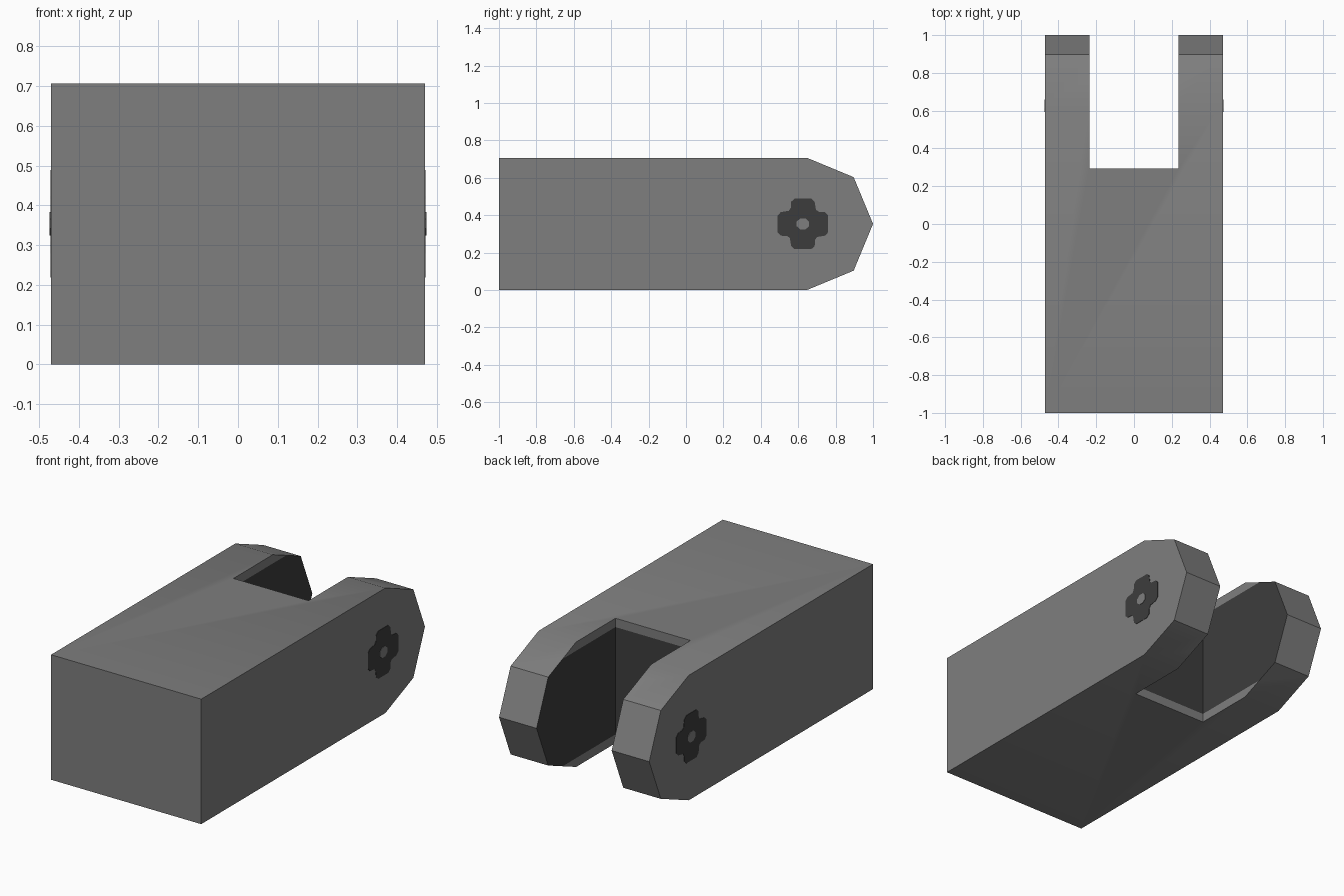
import bpy, bmesh, math
from mathutils import Vector

if "Cube" in bpy.data.objects:
    bpy.data.objects.remove(bpy.data.objects["Cube"])

W, H, R = 0.47, 0.707, 0.3535      # half width, height, end radius
SLOT_X, SLOT_Y = 0.235, 0.295      # half width and floor of the slot
BORDER = 0.05                      # pale strip along slot edges
PIVOT_Y = 0.625


def material(name, value):
    m = bpy.data.materials.new(name)
    m.diffuse_color = (value, value, value, 1)
    m.use_nodes = True
    m.node_tree.nodes["Principled BSDF"].inputs["Base Color"].default_value = m.diffuse_color
    return m


grey = material("mid grey", 0.21)
dark = material("dark grey", 0.046)


def prism(name, outline, x0, x1, mats):
    """Extrude a (y, z) outline along x."""
    bm = bmesh.new()
    face = bm.faces.new([bm.verts.new((x0, y, z)) for y, z in outline])
    new = bmesh.ops.extrude_face_region(bm, geom=[face])["geom"]
    verts = [v for v in new if isinstance(v, bmesh.types.BMVert)]
    bmesh.ops.translate(bm, verts=verts, vec=(x1 - x0, 0, 0))
    bmesh.ops.recalc_face_normals(bm, faces=bm.faces)
    mesh = bpy.data.meshes.new(name)
    bm.to_mesh(mesh)
    bm.free()
    for m in mats:
        mesh.materials.append(m)
    ob = bpy.data.objects.new(name, mesh)
    bpy.context.collection.objects.link(ob)
    return ob


# Block with a half-octagon end
arc = [(1 - R + R * math.cos(a), R + R * math.sin(a))
       for a in (math.radians(d) for d in (-90, -45, 0, 45, 90))]
body = prism("forked_block", [(-1, 0)] + arc + [(-1, H)], -W, W, [grey, dark])

# Slot between the two prongs
cutter = prism("slot_cutter", [(SLOT_Y, -0.2), (1.3, -0.2), (1.3, 1), (SLOT_Y, 1)],
               -SLOT_X, SLOT_X, [grey])
mod = body.modifiers.new("slot", 'BOOLEAN')
mod.operation, mod.solver, mod.object = 'DIFFERENCE', 'EXACT', cutter
bpy.context.view_layer.objects.active = body
body.select_set(True)
bpy.ops.object.modifier_apply(modifier=mod.name)
bpy.data.objects.remove(cutter)


# Dark slot lining, leaving a pale strip at top and bottom
def in_slot(f):
    c = f.calc_center_median()
    cheek = abs(f.normal.x) > 0.9 and abs(c.x) < 0.3
    floor = f.normal.y > 0.9 and abs(c.x) < 0.2
    return cheek or floor


bm = bmesh.new()
bm.from_mesh(body.data)
bm.normal_update()
for z in (BORDER, H - BORDER):
    faces = [f for f in bm.faces if in_slot(f)]
    geom = faces + list({e for f in faces for e in f.edges}) \
                 + list({v for f in faces for v in f.verts})
    bmesh.ops.bisect_plane(bm, geom=geom, plane_co=Vector((0, 0, z)),
                           plane_no=Vector((0, 0, 1)))
    bm.normal_update()
for f in bm.faces:
    z = f.calc_center_bounds().z
    f.material_index = int(in_slot(f) and BORDER < z < H - BORDER)
bm.to_mesh(body.data)
bm.free()
bpy.ops.object.shade_smooth_by_angle(angle=math.radians(35))

# Cross-shaped pivot marks with a pale centre, on both sides
arm = [(0.135, -0.045), (0.135, 0.045), (0.118, 0.063), (0.085, 0.065), (0.07, 0.075)]
cross = []
for k in range(4):
    c, s = round(math.cos(k * math.pi / 2)), round(math.sin(k * math.pi / 2))
    pts = [(0.118, -0.063)] + arm
    cross += [(PIVOT_Y + y * c - z * s, R + y * s + z * c) for y, z in pts]
dot = [(PIVOT_Y + 0.036 * math.cos(a), R + 0.032 * math.sin(a))
       for a in (math.tau * (k + 0.5) / 8 for k in range(8))]
for side, sign in (("left", -1), ("right", 1)):
    prism(side + "_pivot_cross", cross, sign * (W - 0.002), sign * (W + 0.002), [dark])
    prism(side + "_pivot_centre", dot, sign * (W - 0.002), sign * (W + 0.004), [grey])
